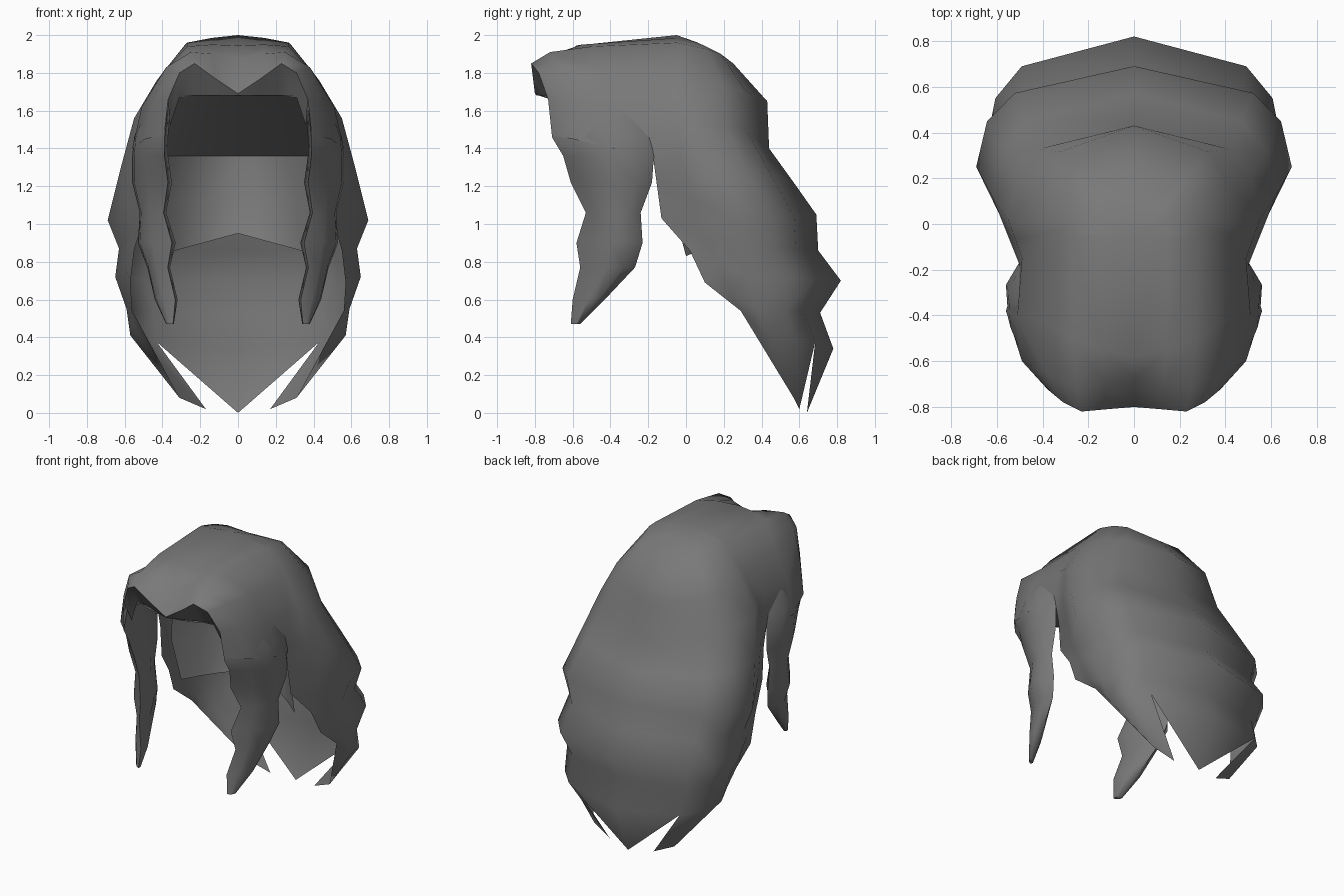
import bpy, bmesh
from math import sin, cos, radians

old = bpy.data.objects.get("Cube")
if old:
    bpy.data.objects.remove(old)

# Single hair colour
hair = bpy.data.materials.new("dark_grey_hair")
hair.use_nodes = True
GREY = (0.19, 0.19, 0.19, 1)
hair.diffuse_color = GREY
hair.node_tree.nodes["Principled BSDF"].inputs["Base Color"].default_value = GREY


def skin(bm, rows, closed=False):
    """Join neighbouring rows of points with faces."""
    vs = [[bm.verts.new(p) for p in r] for r in rows]
    n = len(vs[0])
    for a, b in zip(vs, vs[1:]):
        for i in range(n if closed else n - 1):
            j = (i + 1) % n
            bm.faces.new((a[i], a[j], b[j], b[i]))
    return vs


def finish(name, bm, sharp):
    """Clean up, mirror to the other side and smooth."""
    bmesh.ops.remove_doubles(bm, verts=bm.verts, dist=0.0005)
    bmesh.ops.recalc_face_normals(bm, faces=bm.faces)
    me = bpy.data.meshes.new(name)
    bm.to_mesh(me)
    bm.free()
    me.materials.append(hair)
    ob = bpy.data.objects.new(name, me)
    bpy.context.collection.objects.link(ob)
    mod = ob.modifiers.new("mirror", 'MIRROR')
    mod.use_clip = True
    bpy.ops.object.select_all(action='DESELECT')
    ob.select_set(True)
    bpy.context.view_layer.objects.active = ob
    bpy.ops.object.shade_smooth_by_angle(angle=radians(sharp))


# Parted fringe and crown: arches from the parting down to the temple
fringe = [
    [(0, -.8, 1.69), (.12, -.81, 1.77), (.23, -.82, 1.85),
     (.31, -.78, 1.8), (.37, -.73, 1.66), (.39, -.71, 1.47)],
    [(0, -.68, 1.87), (.13, -.7, 1.9), (.25, -.72, 1.91),
     (.38, -.66, 1.83), (.45, -.62, 1.66), (.49, -.6, 1.45)],
    [(0, -.58, 1.945), (.14, -.55, 1.95), (.27, -.5, 1.94),
     (.4, -.42, 1.8), (.51, -.4, 1.62), (.56, -.38, 1.4)],
    [(0, -.05, 2), (.14, -.05, 1.985), (.27, -.05, 1.96),
     (.4, -.1, 1.8), (.49, -.15, 1.62), (.5, -.18, 1.4)],
]

# Back rows: front edge point, widest (x, y, z), centre back (y, z)
back = [
    (fringe[3][0], (0, -.05, 2), (-.05, 2)),
    (fringe[3][1], (.15, -.04, 1.98), (.1, 1.94)),
    (fringe[3][2], (.28, 0, 1.95), (.25, 1.85)),
    (fringe[3][3], (.43, 0, 1.76), (.43, 1.65)),
    (fringe[3][4], (.55, .02, 1.56), (.44, 1.4)),
    (fringe[3][5], (.62, .12, 1.3), (.57, 1.22)),
    ((.49, -.16, 1.25), (.69, .25, 1.02), (.69, 1.05)),
    ((.5, -.13, 1.03), (.63, .25, .87), (.7, .86)),
    ((.55, .02, .86), (.65, .33, .72), (.82, .7)),
    ((.57, .1, .69), (.59, .38, .55), (.71, .53)),
    ((.56, .29, .54), (.57, .42, .41), (.78, .34)),
]


def back_row(front, wide, centre):
    w, ym, zm = wide
    yb, zb = centre
    pts = []
    for deg in (0, 46, 67, 90):
        a, t = radians(deg), deg / 90
        s, c = sin(a) ** .85, max(cos(a), 0) ** .85
        pts.append((w * s, ym + (yb - ym) * c, zb + (zm - zb) * t))
    pts.append(tuple((p + q) / 2 for p, q in zip(wide, front)))
    pts.append(front)
    return pts


bm = bmesh.new()
skin(bm, fringe)
hem = skin(bm, [back_row(*r) for r in back])[-1]

# Pointed ends below the hem: centre point and side strand with a notch between
centre_tip = bm.verts.new((0, .64, 0))
side_tip = bm.verts.new((.17, .6, .02))
strand_edge = bm.verts.new((.31, .57, .08))
bm.faces.new((hem[0], hem[1], centre_tip))
bm.faces.new((hem[1], hem[2], side_tip))
bm.faces.new((hem[2], hem[3], strand_edge, side_tip))
for i in (3, 4):
    bm.faces.new((hem[i], hem[i + 1], strand_edge))
bmesh.ops.dissolve_degenerate(bm, dist=0.0005, edges=bm.edges)
finish("outer_hair", bm, 100)

# Folded underside of the fringe, from the arched edge to a straight hem
bm = bmesh.new()
skin(bm, [fringe[0][:5],
          [(0, -.79, 1.68), (.11, -.75, 1.68), (.21, -.71, 1.68),
           (.31, -.67, 1.67), (.36, -.66, 1.52)]])
finish("fringe_underside", bm, 60)

# Wavy front locks: z, inner x, outer x, front y, rear y
lock = [
    (1.6, .36, .5, -.69, -.23),
    (1.46, .37, .55, -.71, -.19),
    (1.36, .37, .56, -.65, -.17),
    (1.22, .35, .56, -.61, -.18),
    (1.06, .38, .52, -.53, -.24),
    (.9, .33, .53, -.58, -.23),
    (.77, .36, .48, -.56, -.27),
    (.6, .32, .44, -.6, -.43),
    (.47, .34, .38, -.61, -.56),
]
# Lock section, as fractions of its width and depth
section = [(.1, 0), (.6, .2), (.95, .5), (1, .8), (.7, 1), (.35, .75), (0, .35)]
bm = bmesh.new()
ends = skin(bm, [[(xi + (xo - xi) * u, yf + (yb - yf) * v, z) for u, v in section]
                 for z, xi, xo, yf, yb in lock], closed=True)
bm.faces.new(ends[-1])
finish("front_locks", bm, 70)

# Lining inside the hair: z, centre y, half width, side y, side drop
lining = [
    (1.68, -.78, .33, -.66, 0),
    (1.36, .26, .44, -.1, 0),
    (1.15, .25, .46, -.08, .02),
    (.95, .16, .44, 0, .12),
]
bm = bmesh.new()
skin(bm, [[(hw * t, y + (ys - y) * t * t, z - drop * t)
           for t in (0, .25, .5, .75, 1)] for z, y, hw, ys, drop in lining])
finish("inner_lining", bm, 45)
